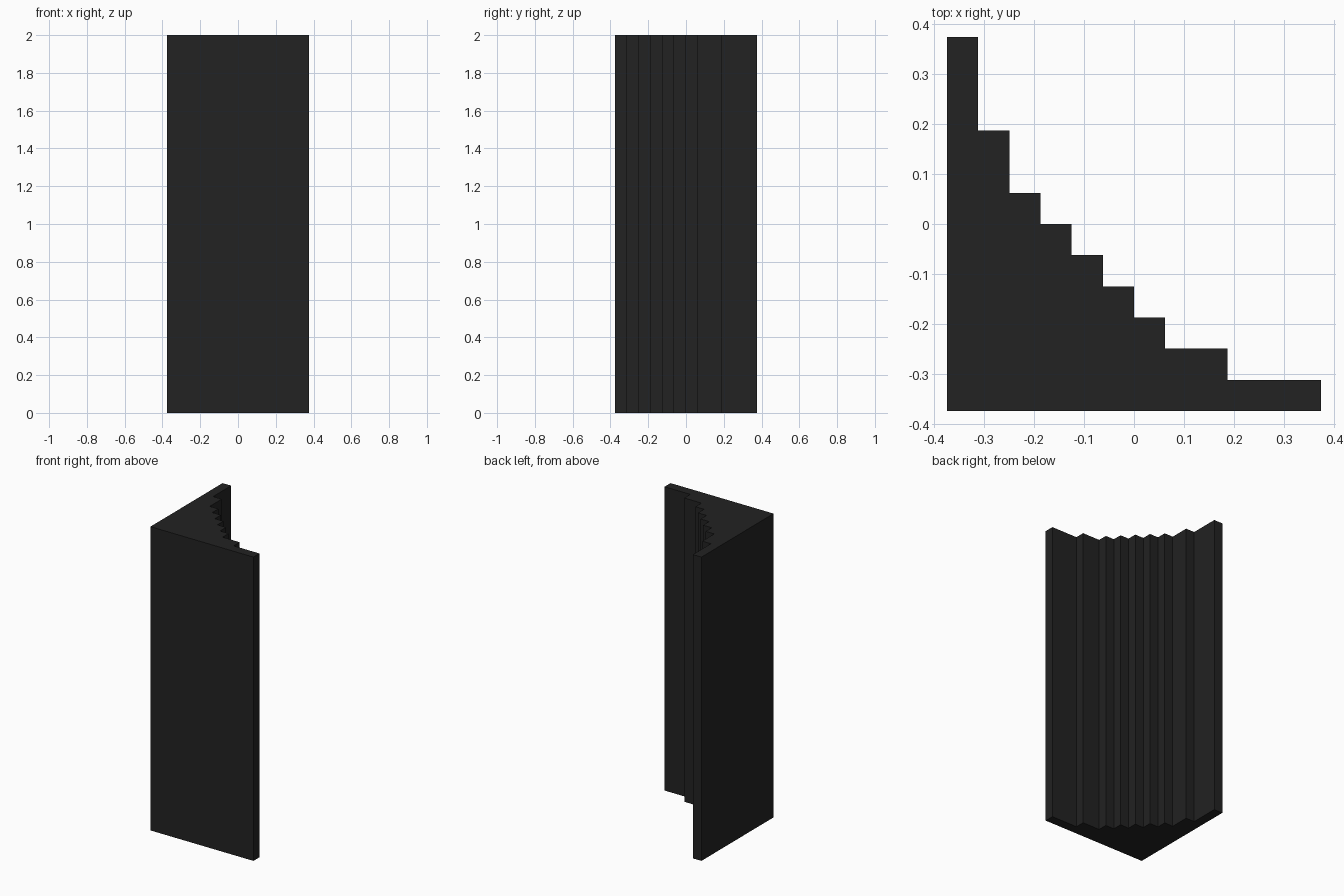
import bpy
import bmesh

cube = bpy.data.objects.get("Cube")
if cube:
    bpy.data.objects.remove(cube, do_unlink=True)

UNIT = 0.0625   # step module
HEIGHT = 2.0

# Single dark finish
mat = bpy.data.materials.new("charcoal black")
mat.use_nodes = True
colour = (0.016, 0.016, 0.016, 1.0)
mat.diffuse_color = colour
mat.node_tree.nodes["Principled BSDF"].inputs["Base Color"].default_value = colour

# Stepped inner edge: (right end x, back y) of each tread, in modules
steps = [(-5, 6), (-4, 3), (-3, 1), (-2, 0), (-1, -1),
         (0, -2), (1, -3), (3, -4), (6, -5)]

# Plan outline, counter-clockwise, starting at the square corner
outline = [(-6, -6), (6, -6)]
for i in range(len(steps) - 1, -1, -1):
    right, back = steps[i]
    left = steps[i - 1][0] if i else -6
    outline += [(right, back), (left, back)]

# Extrude the outline into a column
bm = bmesh.new()
base = bm.faces.new([bm.verts.new((x * UNIT, y * UNIT, 0)) for x, y in outline])
top = bmesh.ops.extrude_face_region(bm, geom=[base], use_keep_orig=True)
top_verts = [g for g in top["geom"] if isinstance(g, bmesh.types.BMVert)]
bmesh.ops.translate(bm, verts=top_verts, vec=(0, 0, HEIGHT))
bmesh.ops.recalc_face_normals(bm, faces=bm.faces)

mesh = bpy.data.meshes.new("stepped_corner_column")
bm.to_mesh(mesh)
bm.free()
mesh.materials.append(mat)
column = bpy.data.objects.new("stepped_corner_column", mesh)
bpy.context.collection.objects.link(column)
